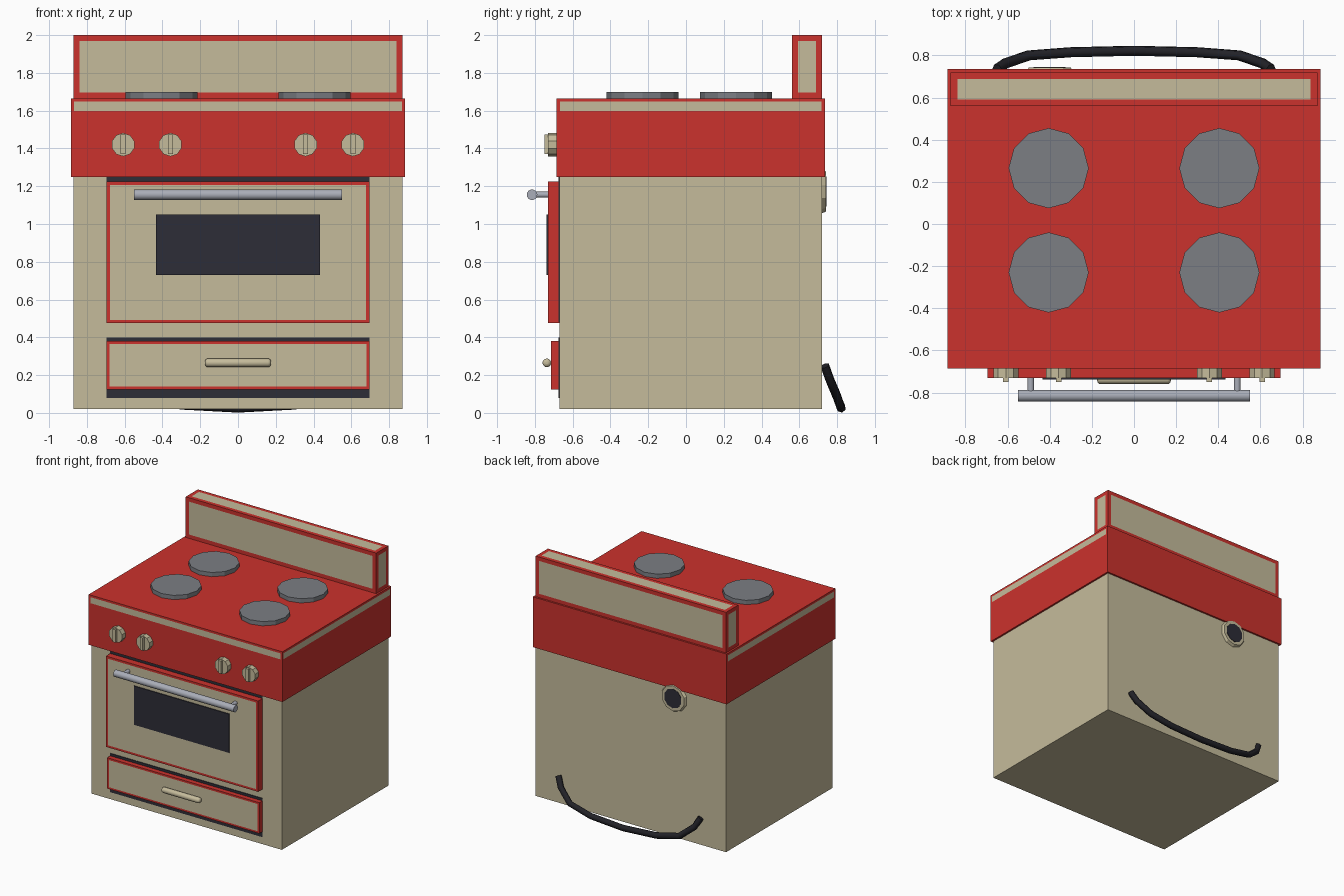
import bpy, bmesh
from mathutils import Vector, Matrix

cube = bpy.data.objects.get("Cube")
if cube:
    bpy.data.objects.remove(cube, do_unlink=True)


def material(name, rgb):
    m = bpy.data.materials.new(name)
    m.use_nodes = True
    m.diffuse_color = (*rgb, 1)
    m.node_tree.nodes["Principled BSDF"].inputs["Base Color"].default_value = (*rgb, 1)
    return m


RED = material("red enamel", (0.6, 0.032, 0.026))
BEIGE = material("beige enamel", (0.56, 0.5, 0.33))
DARK = material("dark glass", (0.026, 0.026, 0.038))
GREY = material("burner grey", (0.2, 0.21, 0.23))
METAL = material("polished metal", (0.4, 0.42, 0.48))
BLACK = material("black rubber", (0.016, 0.016, 0.021))

FRONT, BACK = Vector((0, -1, 0)), Vector((0, 1, 0))
LEFT, RIGHT, UP = Vector((1, 0, 0)), Vector((-1, 0, 0)), Vector((0, 0, 1))


def finish(name, bm, *mats):
    mesh = bpy.data.meshes.new(name)
    bm.to_mesh(mesh)
    bm.free()
    for m in mats:
        mesh.materials.append(m)
    ob = bpy.data.objects.new(name, mesh)
    bpy.context.collection.objects.link(ob)
    return ob


def box(name, x, y, z, mat, panels=(), border=0.025):
    """Box from three ranges, with beige inset panels on the listed sides."""
    bm = bmesh.new()
    size = Matrix.Diagonal((x[1] - x[0], y[1] - y[0], z[1] - z[0], 1))
    mid = Vector((sum(x), sum(y), sum(z))) / 2
    bmesh.ops.create_cube(bm, size=1, matrix=Matrix.Translation(mid) @ size)
    bm.normal_update()
    chosen = [f for f in bm.faces if any(f.normal.dot(d) > 0.9 for d in panels)]
    if chosen:
        bmesh.ops.inset_individual(bm, faces=chosen, thickness=border, depth=0)
        for f in chosen:
            f.material_index = 1
    return finish(name, bm, mat, BEIGE)


def cylinder(name, start, end, r, sides, mat, r2=None, smooth=False, bevel=0):
    """Cylinder or cone between two points."""
    start, end = Vector(start), Vector(end)
    axis = end - start
    bm = bmesh.new()
    turn = axis.to_track_quat('Z', 'Y').to_matrix().to_4x4()
    bmesh.ops.create_cone(bm, cap_ends=True, segments=sides, radius1=r,
                          radius2=r if r2 is None else r2, depth=axis.length,
                          matrix=Matrix.Translation((start + end) / 2) @ turn)
    if bevel:
        rims = [e for e in bm.edges if any(len(f.verts) > 4 for f in e.link_faces)]
        bmesh.ops.bevel(bm, geom=rims, offset=bevel, segments=3, profile=0.5, affect='EDGES')
    if smooth:
        for f in bm.faces:
            f.smooth = len(f.verts) <= 4
    return finish(name, bm, mat)


# Oven body
box("body", (-0.87, 0.87), (-0.67, 0.72), (0.02, 1.25), BEIGE)

# Control band and cooktop rim with inset strips
box("control_band", (-0.885, 0.885), (-0.685, 0.735), (1.25, 1.58), RED)
box("cooktop", (-0.885, 0.885), (-0.685, 0.735), (1.58, 1.665), RED, (FRONT, LEFT, RIGHT))

# Backguard
box("backguard", (-0.87, 0.87), (0.56, 0.72), (1.665, 2.0), RED,
    (FRONT, BACK, LEFT, RIGHT, UP), 0.045)

# Dark gaps around door and drawer
box("door_gap", (-0.695, 0.695), (-0.675, -0.665), (0.48, 1.25), DARK)
box("drawer_gap", (-0.695, 0.695), (-0.675, -0.665), (0.08, 0.4), DARK)

# Door with window and drawer
box("door", (-0.695, 0.695), (-0.73, -0.67), (0.475, 1.225), RED, (FRONT,))
box("door_window", (-0.435, 0.435), (-0.738, -0.729), (0.73, 1.05), DARK)
box("drawer", (-0.695, 0.695), (-0.715, -0.67), (0.125, 0.38), RED, (FRONT,), 0.022)

# Handles
cylinder("door_handle", (-0.55, -0.815, 1.155), (0.55, -0.815, 1.155), 0.028, 16, METAL, smooth=True)
for side, sx in (("left", 1), ("right", -1)):
    cylinder("door_handle_post_" + side, (sx * 0.49, -0.815, 1.155),
             (sx * 0.49, -0.725, 1.155), 0.016, 10, METAL, smooth=True)
cylinder("drawer_handle", (-0.175, -0.737, 0.265), (0.175, -0.737, 0.265), 0.023, 12,
         BEIGE, smooth=True, bevel=0.016)

# Knobs with grip bars, and burners
for side, sx in (("left", 1), ("right", -1)):
    for place, kx in (("outer", 0.608), ("inner", 0.358)):
        x = sx * kx
        cylinder(f"knob_{side}_{place}", (x, -0.68, 1.42), (x, -0.73, 1.42), 0.062, 10, BEIGE)
        box(f"knob_grip_{side}_{place}", (x - 0.013, x + 0.013), (-0.75, -0.725),
            (1.37, 1.475), BEIGE)
    for place, y in (("back", 0.265), ("front", -0.23)):
        cylinder(f"burner_{side}_{place}", (sx * 0.405, y, 1.66), (sx * 0.405, y, 1.7),
                 0.19, 12, GREY)

# Round vent on the back
cylinder("vent_ring", (-0.4, 0.715, 1.172), (-0.4, 0.742, 1.172), 0.118, 10, BEIGE, r2=0.105)
cylinder("vent_opening", (-0.4, 0.737, 1.172), (-0.4, 0.745, 1.172), 0.08, 10, DARK)

# Power cord sagging behind the body
half = [(0.65, 0.735, 0.25), (0.61, 0.762, 0.175), (0.5, 0.8, 0.085), (0.3, 0.815, 0.042)]
path = half + [(0, 0.822, 0.026)] + [(-x, y, z) for x, y, z in reversed(half)]
curve = bpy.data.curves.new("power_cord", 'CURVE')
curve.dimensions = '3D'
curve.bevel_depth = 0.025
curve.bevel_resolution = 1
curve.use_fill_caps = True
spline = curve.splines.new('POLY')
spline.points.add(len(path) - 1)
for p, co in zip(spline.points, path):
    p.co = (*co, 1)
curve.materials.append(BLACK)
cord = bpy.data.objects.new("power_cord", curve)
bpy.context.collection.objects.link(cord)
